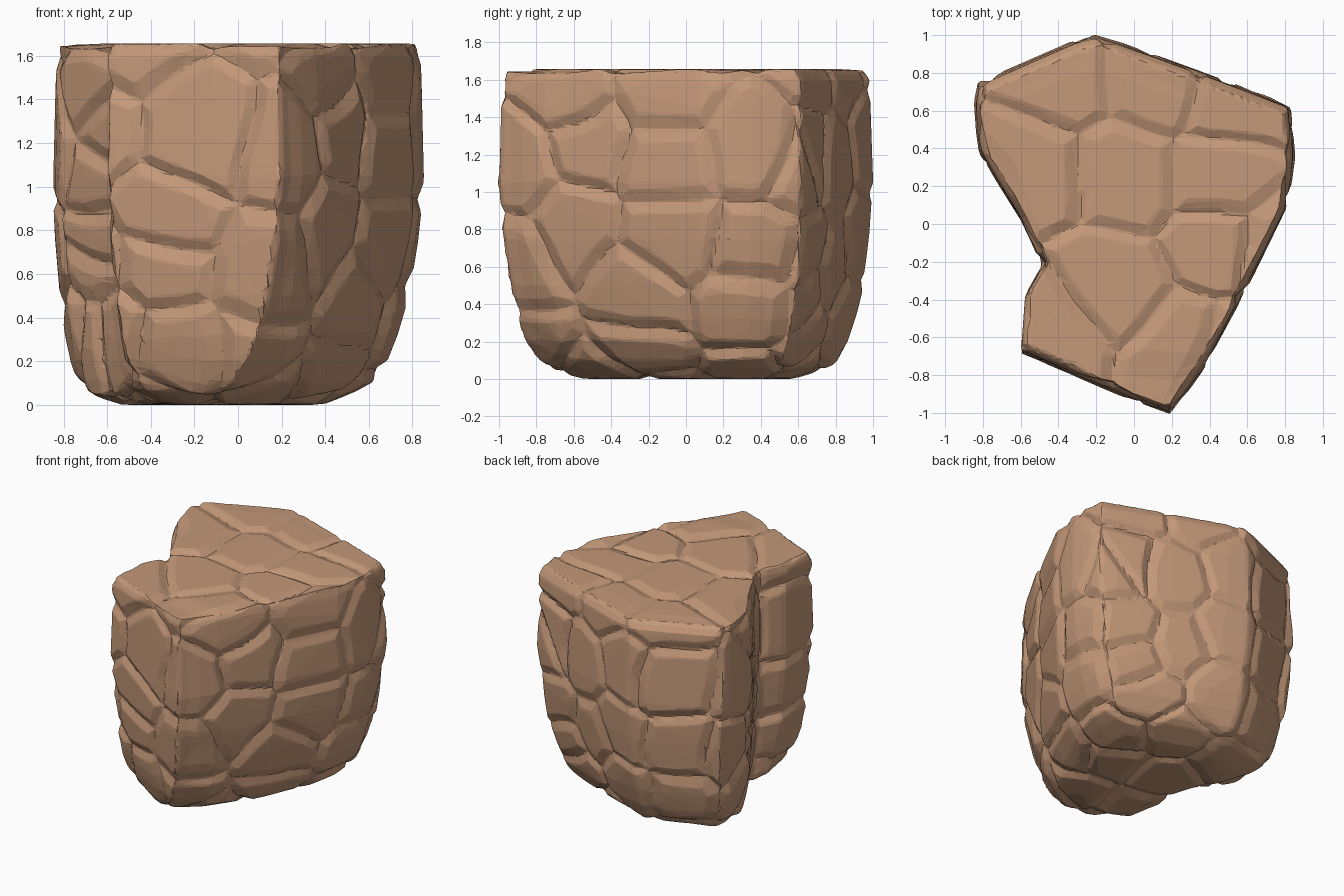
import bpy
import bmesh
import random
from mathutils import Vector, noise
from mathutils.bvhtree import BVHTree
from mathutils.kdtree import KDTree

random.seed(4)
old = bpy.data.objects.get("Cube")
if old:
    bpy.data.objects.remove(old)

HEIGHT = 1.657

# Plan of the boulder, counter-clockwise, and the smaller plan near its foot
OUTLINE = [(-.2, 1.01), (.33, .82), (.83, .63), (.86, .35), (.81, .08), (.57, -.4),
           (.37, -.77), (.2, -1.01), (-.1, -.9), (-.61, -.68), (-.59, -.4), (-.49, -.22),
           (-.6, .02), (-.82, .37), (-.86, .65), (-.83, .75), (-.33, .97)]
FOOT = [(-.21, .76), (.17, .62), (.52, .49), (.54, .28), (.5, .09), (.33, -.25),
        (.12, -.58), (-.08, -.73), (-.22, -.68), (-.43, -.55), (-.47, -.3), (-.44, -.14),
        (-.5, .04), (-.67, .28), (-.7, .5), (-.69, .59), (-.3, .73)]
# Height, blend towards the foot plan and scale of each ring
RINGS = [(0, 1, .78), (.05, 1, 1), (.1, .76, 1), (.2, .52, 1), (.32, .37, 1), (.5, .22, 1),
         (.75, .08, 1), (1.05, 0, 1), (1.35, 0, .99), (1.6, 0, .98), (HEIGHT, 0, .955)]

# Centres of the stone plates, given on the plane facing each direction
PLATES = {
    "top": [(-.35, .76), (.1, .78), (.55, .66), (-.53, .28), (-.02, .25), (.45, .25),
            (-.08, -.33), (.42, -.1), (-.42, -.58), (.25, -.6)],
    "right": [(-.88, 1.13), (-.55, 1.25), (-.1, 1.15), (-.62, .83), (-.08, .75), (.35, 1.2),
              (.35, .68), (-.25, .42), (.3, .38), (-.25, .14), (.65, 1.1), (.68, .45),
              (-.65, 1.53), (-.1, 1.52)],
    "front": [(-.22, 1.2), (-.35, .87), (-.38, .6), (.18, .57), (-.3, .24),
              (.1, .18), (-.7, 1.42), (-.7, 1.03), (-.71, .65), (-.7, .3)],
    "left": [(.1, 1.25), (.5, 1.15), (.2, .75), (.6, .65), (.4, .35), (.1, .3), (-.5, 1.2),
             (-.5, .7), (-.5, .35)],
    "back": [(-.5, 1.2), (-.1, 1.25), (.3, 1.15), (.65, 1.2), (-.55, .7), (-.1, .75), (.25, .6),
             (.6, .65), (-.5, .3), (-.1, .3), (.4, .25)],
    "bottom": [(-.4, .5), (.1, .55), (.4, .3), (-.2, .1), (.2, 0), (-.3, -.4), (.1, -.5)],
}
AXES = {"top": (2, 1), "bottom": (2, -1), "right": (0, 1),
        "left": (0, -1), "front": (1, -1), "back": (1, 1)}


def build_body():
    """Stack the rings into a closed block."""
    bm = bmesh.new()
    rings = []
    for z, blend, scale in RINGS:
        plan = [Vector(a).lerp(Vector(b), blend) * scale for a, b in zip(OUTLINE, FOOT)]
        rings.append([bm.verts.new((p.x, p.y, z)) for p in plan])
    n = len(OUTLINE)
    for low, high in zip(rings, rings[1:]):
        for i in range(n):
            j = (i + 1) % n
            bm.faces.new((low[i], low[j], high[j], high[i]))
    bm.faces.new(rings[0][::-1])
    bm.faces.new(rings[-1])
    bmesh.ops.triangulate(bm, faces=bm.faces)
    mesh = bpy.data.meshes.new("boulder")
    bm.to_mesh(mesh)
    bm.free()
    obj = bpy.data.objects.new("boulder", mesh)
    bpy.context.scene.collection.objects.link(obj)
    return obj


def apply_modifier(obj, kind, **settings):
    mod = obj.modifiers.new(kind.title(), kind)
    for key, value in settings.items():
        setattr(mod, key, value)
    bpy.context.view_layer.objects.active = obj
    bpy.ops.object.modifier_apply(modifier=mod.name)


def plate_centres(mesh):
    """Drop every plate centre onto the surface it faces."""
    tree = BVHTree.FromPolygons([v.co for v in mesh.vertices], [p.vertices for p in mesh.polygons])
    centres = []
    for side, spots in PLATES.items():
        axis, sign = AXES[side]
        for spot in spots:
            start = list(spot)
            start.insert(axis, sign * 4)
            ray = Vector((0, 0, 0))
            ray[axis] = -sign
            hit = tree.ray_cast(Vector(start), ray)[0]
            if hit:
                centres.append(hit)
    return centres


def carve_plates(mesh):
    """Flatten each plate a little and cut bevelled grooves between plates."""
    centres = plate_centres(mesh)
    tree = KDTree(len(centres))
    for i, c in enumerate(centres):
        tree.insert(c, i)
    tree.balance()

    normals = [v.normal.copy() for v in mesh.vertices]
    members = [[] for _ in centres]
    gaps = []
    for v in mesh.vertices:
        p = v.co + noise.noise_vector(v.co * 2.5) * .05
        near = tree.find_n(p, 5)
        first, owner, d1 = near[0]
        gaps.append(min((d * d - d1 * d1) / (2 * max((c - first).length, .01))
                        for c, _, d in near[1:]))
        members[owner].append(v.index)

    for ids in members:
        if not ids:
            continue
        middle = sum((mesh.vertices[i].co for i in ids), Vector()) / len(ids)
        facing = sum((normals[i] for i in ids), Vector()).normalized()
        width = random.uniform(.045, .08)
        depth = random.uniform(.022, .036)
        for i in ids:
            v = mesh.vertices[i]
            # Flattening fades out at seams and on faces that turn a corner
            inside = min(1, gaps[i] / width)
            aligned = max(0, (normals[i].dot(facing) - .7) / .3)
            flat = max(0, min(.015, (v.co - middle).dot(facing) * .4))
            v.co -= facing * flat * inside * aligned + normals[i] * depth * (1 - inside)


# Boulder: dense block, carved plates, then chiselled facets
boulder = build_body()
apply_modifier(boulder, "REMESH", mode="VOXEL", voxel_size=.018)
carve_plates(boulder.data)
apply_modifier(boulder, "SMOOTH", factor=.5, iterations=2)
apply_modifier(boulder, "DECIMATE", ratio=.08)
for face in boulder.data.polygons:
    face.use_smooth = False

# Sandstone colour
stone = bpy.data.materials.new("tan_stone")
stone.use_nodes = True
color = (.55, .315, .19, 1)
stone.diffuse_color = color
stone.node_tree.nodes["Principled BSDF"].inputs["Base Color"].default_value = color
boulder.data.materials.clear()
boulder.data.materials.append(stone)
